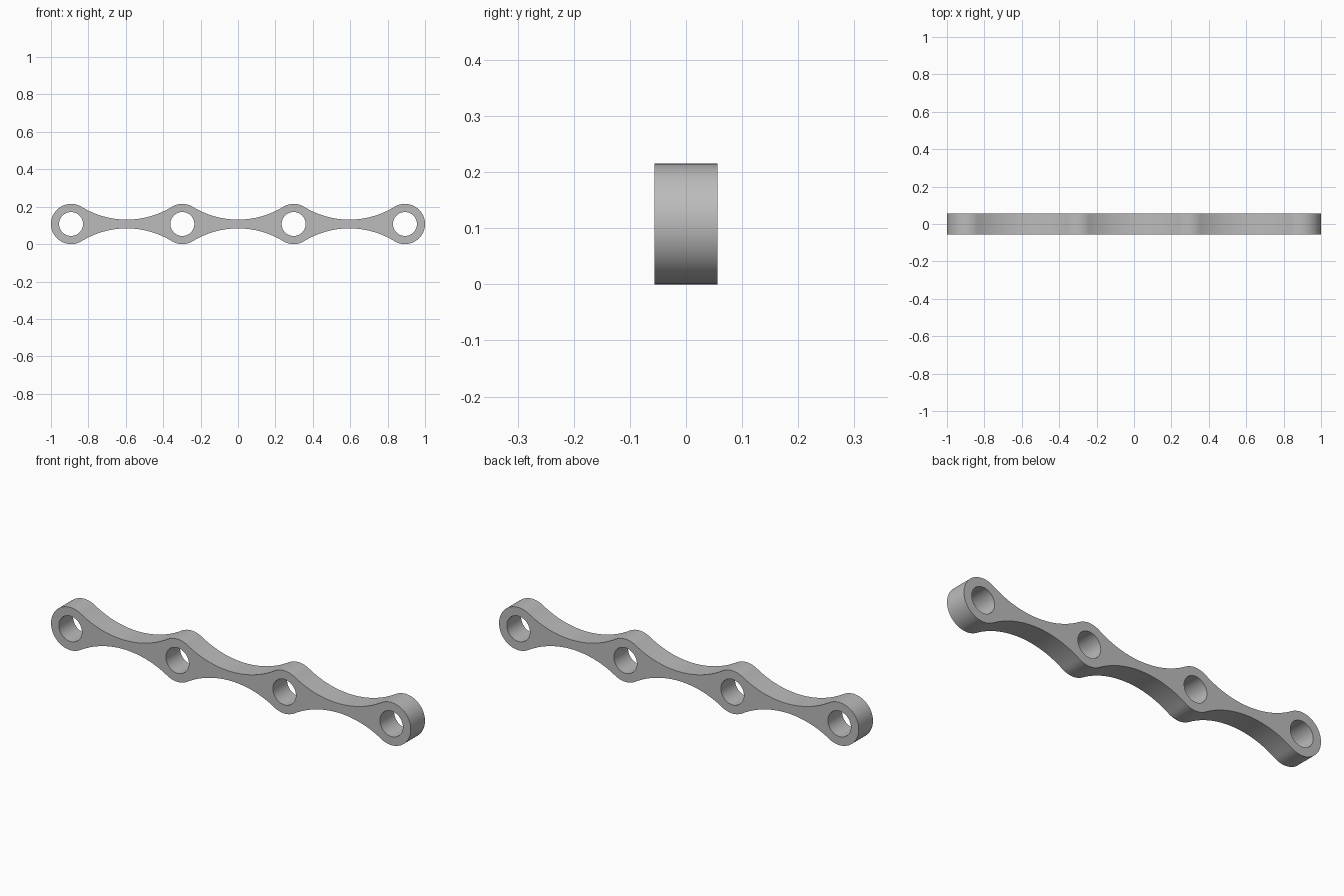
import bpy, bmesh
from math import pi, cos, sin, atan2, radians
from mathutils import Vector

if "Cube" in bpy.data.objects:
    bpy.data.objects.remove(bpy.data.objects["Cube"])

BOSS_R, HOLE_R, WAIST, DEPTH = 0.1075, 0.064, 0.0235, 0.113
PITCH = (2 - 2 * BOSS_R) / 3
HALF = PITCH / 2
centres = [(i - 1.5) * PITCH for i in range(4)]

# Concave arc that touches both neighbouring bosses and the waist
FILLET_R = (HALF**2 + WAIST**2 - BOSS_R**2) / (2 * (BOSS_R - WAIST))
FILLET_H = FILLET_R + WAIST
TANGENT = atan2(FILLET_H, HALF)


def arc(cx, cz, r, start, end, steps):
    angles = [start + (end - start) * i / steps for i in range(steps + 1)]
    return [Vector((cx + r * cos(a), -DEPTH / 2, cz + r * sin(a))) for a in angles]


def add_loop(bm, points):
    verts = [bm.verts.new(p) for p in points]
    return [bm.edges.new((v, verts[(i + 1) % len(verts)])) for i, v in enumerate(verts)]


# Upper outline, left to right, then mirrored for the lower one
upper = []
for i, x in enumerate(centres):
    start = pi if i == 0 else pi - TANGENT
    end = 0 if i == 3 else TANGENT
    upper += arc(x, 0, BOSS_R, start, end, 24)
    if i < 3:
        upper += arc(x + HALF, FILLET_H, FILLET_R, pi + TANGENT, 2 * pi - TANGENT, 32)[1:-1]
lower = [Vector((p.x, p.y, -p.z)) for p in reversed(upper[1:-1])]

# Flat plate with four holes, extruded to depth
bm = bmesh.new()
edges = add_loop(bm, upper + lower)
for x in centres:
    edges += add_loop(bm, arc(x, 0, HOLE_R, 0, 2 * pi, 48)[:-1])
bmesh.ops.triangle_fill(bm, use_beauty=True, use_dissolve=False, edges=edges)
result = bmesh.ops.extrude_face_region(bm, geom=bm.faces[:], use_keep_orig=True)
moved = [g for g in result["geom"] if isinstance(g, bmesh.types.BMVert)]
bmesh.ops.translate(bm, verts=moved, vec=(0, DEPTH, 0))
bmesh.ops.translate(bm, verts=bm.verts[:], vec=(0, 0, BOSS_R))
bmesh.ops.recalc_face_normals(bm, faces=bm.faces[:])

mesh = bpy.data.meshes.new("link_bar")
bm.to_mesh(mesh)
bm.free()
bar = bpy.data.objects.new("link_bar", mesh)
bpy.context.collection.objects.link(bar)

# Plain grey
grey = bpy.data.materials.new("plain_grey")
grey.use_nodes = True
colour = (0.5, 0.5, 0.5, 1)
grey.diffuse_color = colour
grey.node_tree.nodes["Principled BSDF"].inputs["Base Color"].default_value = colour
mesh.materials.append(grey)

# Smooth walls with sharp rims
bpy.ops.object.select_all(action="DESELECT")
bar.select_set(True)
bpy.context.view_layer.objects.active = bar
bpy.ops.object.shade_smooth_by_angle(angle=radians(30))
